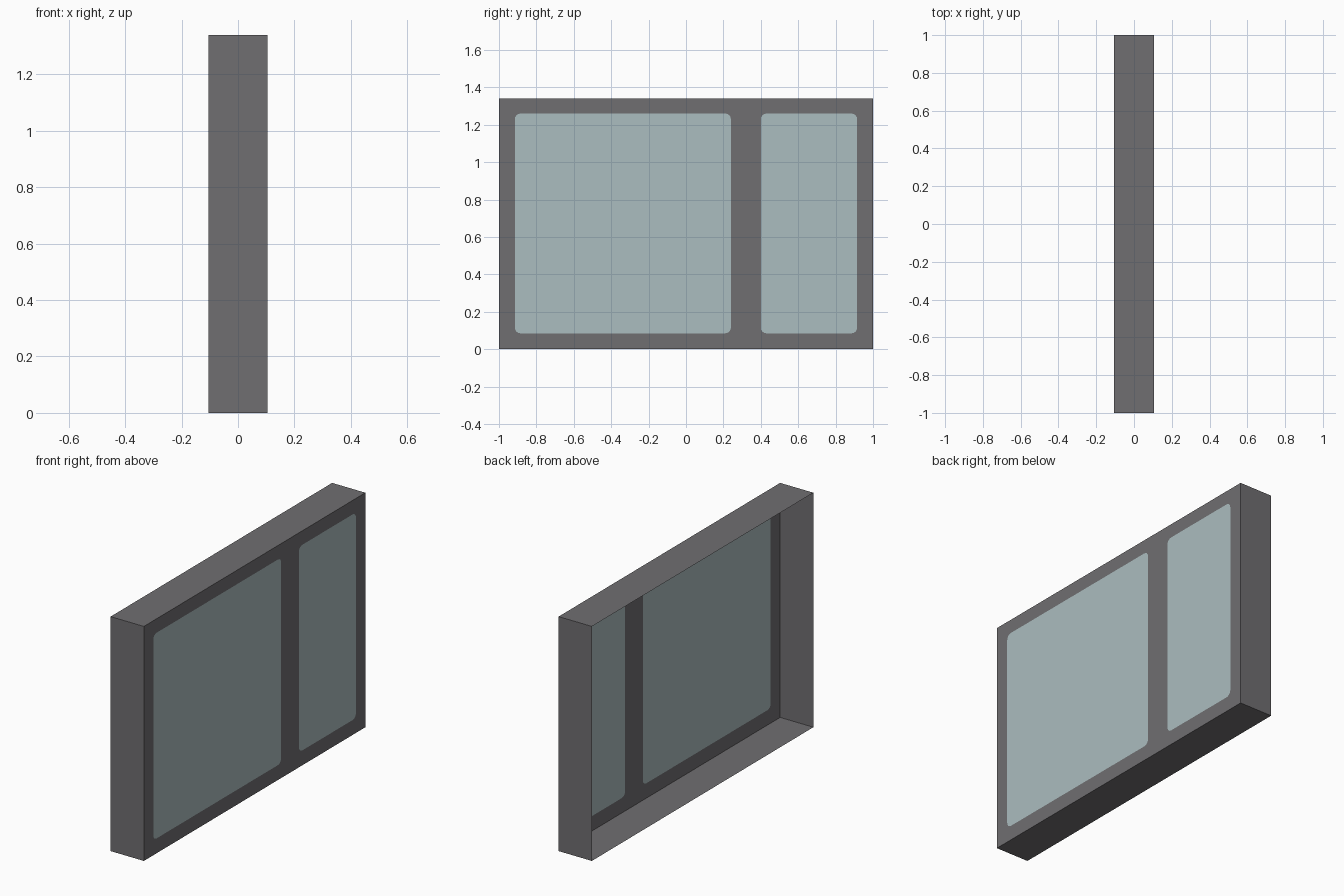
import bpy
import bmesh
from math import cos, sin, pi
from mathutils import Vector

cube = bpy.data.objects.get("Cube")
if cube:
    bpy.data.objects.remove(cube)

HALF_DEPTH, HEIGHT = 0.105, 1.34
PANE_LOW, PANE_HIGH, RADIUS = 0.085, 1.26, 0.03
PANES = {"large_pane": (-0.915, 0.24), "small_pane": (0.40, 0.915)}


def material(name, colour):
    mat = bpy.data.materials.new(name)
    mat.use_nodes = True
    mat.diffuse_color = (*colour, 1)
    mat.node_tree.nodes["Principled BSDF"].inputs["Base Color"].default_value = (*colour, 1)
    return mat


def finish(name, bm, mat):
    # Turn every face away from the middle of the model
    middle = Vector((0, 0, HEIGHT / 2))
    bm.normal_update()
    for face in bm.faces:
        if face.normal.dot(face.calc_center_median() - middle) < 0:
            face.normal_flip()
    mesh = bpy.data.meshes.new(name)
    bm.to_mesh(mesh)
    bm.free()
    mesh.materials.append(mat)
    bpy.context.collection.objects.link(bpy.data.objects.new(name, mesh))


def rounded_outline(low_y, high_y, steps=4):
    # Rounded rectangle in the plane of the panel, anticlockwise
    corners = [(high_y - RADIUS, PANE_HIGH - RADIUS), (low_y + RADIUS, PANE_HIGH - RADIUS),
               (low_y + RADIUS, PANE_LOW + RADIUS), (high_y - RADIUS, PANE_LOW + RADIUS)]
    points = []
    for i, (y, z) in enumerate(corners):
        for s in range(steps + 1):
            a = (i + s / steps) * pi / 2
            points.append((HALF_DEPTH, y + RADIUS * cos(a), z + RADIUS * sin(a)))
    return points


def edge_loop(bm, points):
    verts = [bm.verts.new(p) for p in points]
    return [bm.edges.new((v, verts[i - 1])) for i, v in enumerate(verts)]


grey = material("frame grey", (0.162, 0.156, 0.165))
glass = material("pale blue glass", (0.41, 0.51, 0.525))

# Frame: flat panel with two openings, and four thin walls behind it
bm = bmesh.new()
outer = edge_loop(bm, [(HALF_DEPTH, y, z) for y, z in
                       ((-1, 0), (1, 0), (1, HEIGHT), (-1, HEIGHT))])
holes = [e for span in PANES.values() for e in edge_loop(bm, rounded_outline(*span))]
bmesh.ops.triangle_fill(bm, edges=outer + holes, use_beauty=True, normal=(1, 0, 0))
walls = bmesh.ops.extrude_edge_only(bm, edges=outer)["geom"]
bmesh.ops.translate(bm, verts=[g for g in walls if isinstance(g, bmesh.types.BMVert)],
                    vec=(-2 * HALF_DEPTH, 0, 0))
finish("window_frame", bm, grey)

# Panes fill the openings flush with the panel
for name, span in PANES.items():
    bm = bmesh.new()
    bm.faces.new([bm.verts.new(p) for p in rounded_outline(*span)])
    finish(name, bm, glass)
